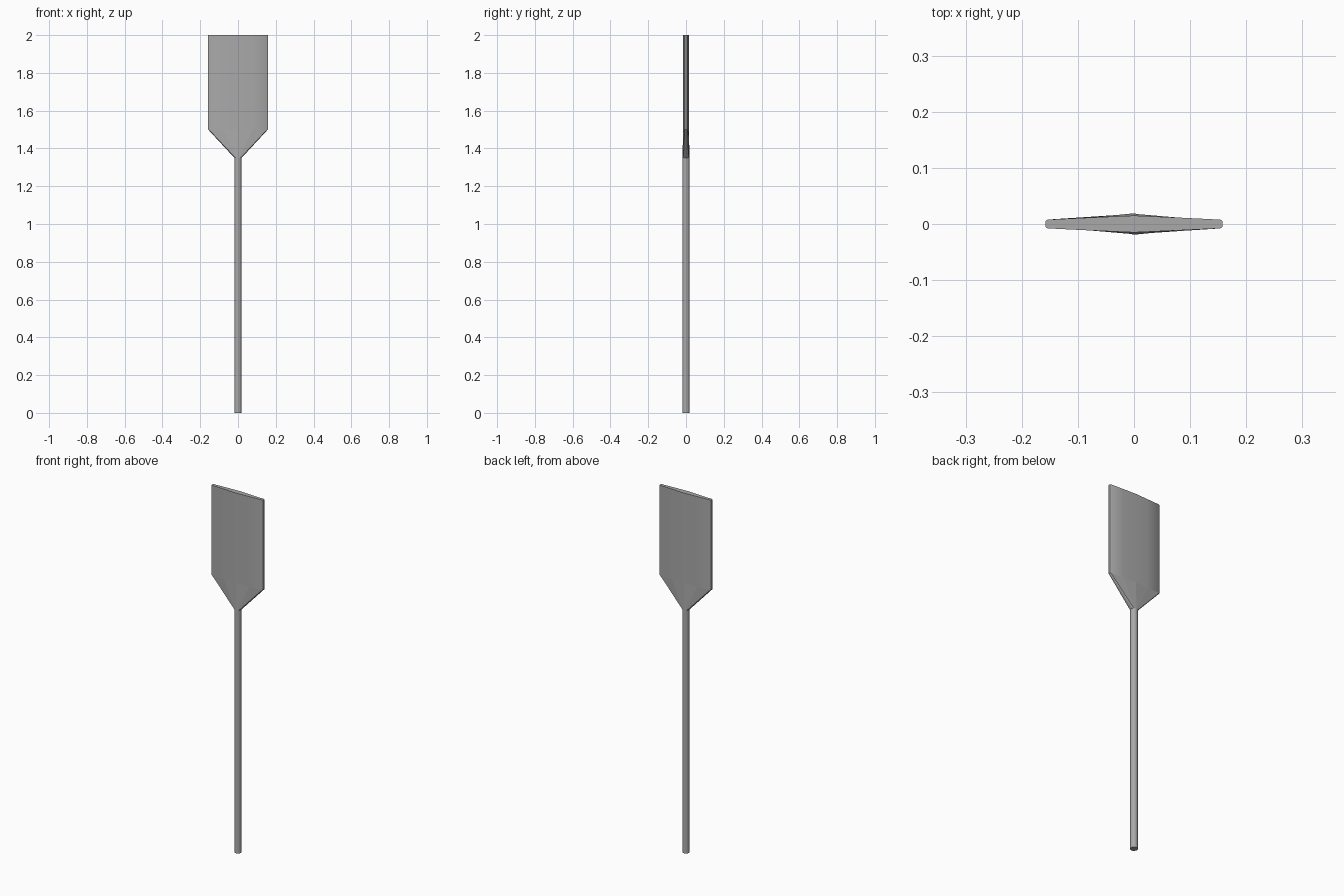
import bpy, bmesh, math

if "Cube" in bpy.data.objects:
    bpy.data.objects.remove(bpy.data.objects["Cube"])

SIDES = 16
R = 0.019

# Dark grey paint
grey = bpy.data.materials.new("dark_grey")
grey.diffuse_color = (0.4, 0.4, 0.4, 1)
grey.use_nodes = True
grey.node_tree.nodes["Principled BSDF"].inputs["Base Color"].default_value = grey.diffuse_color

# Round shaft section
circle = [(R * math.cos(2 * math.pi * i / SIDES), R * math.sin(2 * math.pi * i / SIDES))
          for i in range(SIDES)]

# Thin blade section: one quarter, mirrored into a full loop
quarter = [(0.158, 0.0), (0.158, 0.005), (0.154, 0.0078), (0.078, 0.0115), (0.0, 0.015)]
half = quarter + [(-x, y) for x, y in reversed(quarter[:-1])]
blade_loop = half + [(x, -y) for x, y in reversed(half[1:-1])]


def loft(name, sections, cap_bottom=False, cap_top=False, flat_spans=()):
    """Skin a list of (section, z) loops; the given spans keep flat facets."""
    bm = bmesh.new()
    rings = [[bm.verts.new((x, y, z)) for x, y in sec] for sec, z in sections]
    for a, b in zip(rings, rings[1:]):
        for i in range(SIDES):
            j = (i + 1) % SIDES
            bm.faces.new((a[i], a[j], b[j], b[i]))
    if cap_bottom:
        bm.faces.new(rings[0][::-1])
    if cap_top:
        bm.faces.new(rings[-1])
    bm.normal_update()
    mesh = bpy.data.meshes.new(name)
    bm.to_mesh(mesh)
    bm.free()
    mesh.materials.append(grey)
    obj = bpy.data.objects.new(name, mesh)
    bpy.context.collection.objects.link(obj)
    bpy.ops.object.select_all(action='DESELECT')
    obj.select_set(True)
    bpy.context.view_layer.objects.active = obj
    bpy.ops.object.shade_smooth_by_angle(angle=math.radians(35))
    for span in flat_spans:
        for i in range(span * SIDES, (span + 1) * SIDES):
            mesh.polygons[i].use_smooth = False
    return obj


# Long round handle
loft("shaft", [(circle, 0.0), (circle, 1.35)], cap_bottom=True)
# Tapered, faceted shoulder and flat blade
loft("blade", [(circle, 1.35), (blade_loop, 1.5), (blade_loop, 2.0)],
     cap_top=True, flat_spans=(0,))
